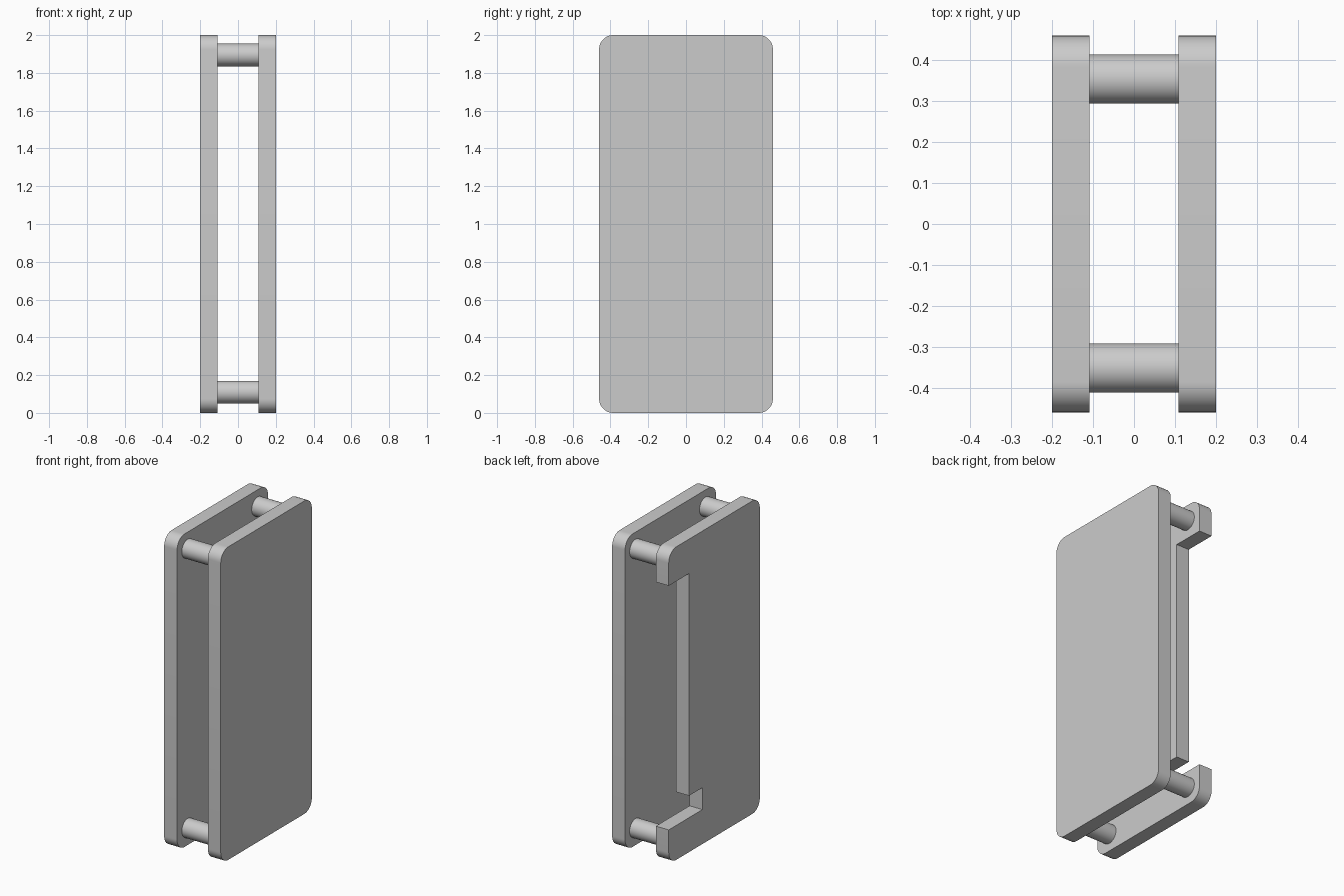
import bpy
import bmesh
from math import cos, sin, pi, radians
from mathutils import Matrix

HALF_W, HEIGHT, RADIUS = 0.46, 2.0, 0.075   # plate outline
INNER, OUTER = 0.109, 0.2                   # plate faces along x

cube = bpy.data.objects.get("Cube")
if cube:
    bpy.data.objects.remove(cube, do_unlink=True)

grey = bpy.data.materials.new("light_grey")
grey.use_nodes = True
grey.diffuse_color = (0.6, 0.6, 0.6, 1)
grey.node_tree.nodes["Principled BSDF"].inputs["Base Color"].default_value = (0.6, 0.6, 0.6, 1)


def finish(name, bm):
    """Turn a bmesh into a shaded, coloured object."""
    bmesh.ops.recalc_face_normals(bm, faces=bm.faces)
    mesh = bpy.data.meshes.new(name)
    bm.to_mesh(mesh)
    bm.free()
    mesh.materials.append(grey)
    obj = bpy.data.objects.new(name, mesh)
    bpy.context.collection.objects.link(obj)
    bpy.ops.object.select_all(action="DESELECT")
    obj.select_set(True)
    bpy.context.view_layer.objects.active = obj
    bpy.ops.object.shade_smooth_by_angle(angle=radians(30))


def corner(sy, top, start, steps=12):
    """Quarter arc for one rounded corner, as (y, z) points."""
    cy = sy * (HALF_W - RADIUS)
    cz = HEIGHT - RADIUS if top else RADIUS
    angles = [start + pi / 2 * i / steps for i in range(steps + 1)]
    return [(cy + RADIUS * cos(a), cz + RADIUS * sin(a)) for a in angles]


def plate(name, x, thickness, notch=()):
    """Rounded plate; notch points interrupt the rear edge, from bottom to top."""
    outline = (corner(1, False, -pi / 2) + list(notch) + corner(1, True, 0)
               + corner(-1, True, pi / 2) + corner(-1, False, pi))
    bm = bmesh.new()
    face = bm.faces.new([bm.verts.new((x, y, z)) for y, z in outline])
    side = bmesh.ops.extrude_face_region(bm, geom=[face])
    moved = [v for v in side["geom"] if isinstance(v, bmesh.types.BMVert)]
    bmesh.ops.translate(bm, vec=(thickness, 0, 0), verts=moved)
    finish(name, bm)


# Solid plate on the left, notched plate on the right
plate("left_plate", INNER, OUTER - INNER)
rear_notch = [(HALF_W, 0.22), (0.12, 0.22), (0.12, 0.36),
              (0.255, 0.36), (0.255, 1.78), (HALF_W, 1.78)]
plate("right_plate", -OUTER, OUTER - INNER, rear_notch)

# Round spacer posts joining the plates at the corners
for side, y in (("front", -0.352), ("rear", 0.354)):
    for level, z in (("lower", 0.11), ("upper", 1.895)):
        bm = bmesh.new()
        place = Matrix.Translation((0, y, z)) @ Matrix.Rotation(pi / 2, 4, "Y")
        bmesh.ops.create_cone(bm, cap_ends=True, segments=48, radius1=0.06,
                              radius2=0.06, depth=2 * INNER, matrix=place)
        finish(f"{side}_{level}_post", bm)
